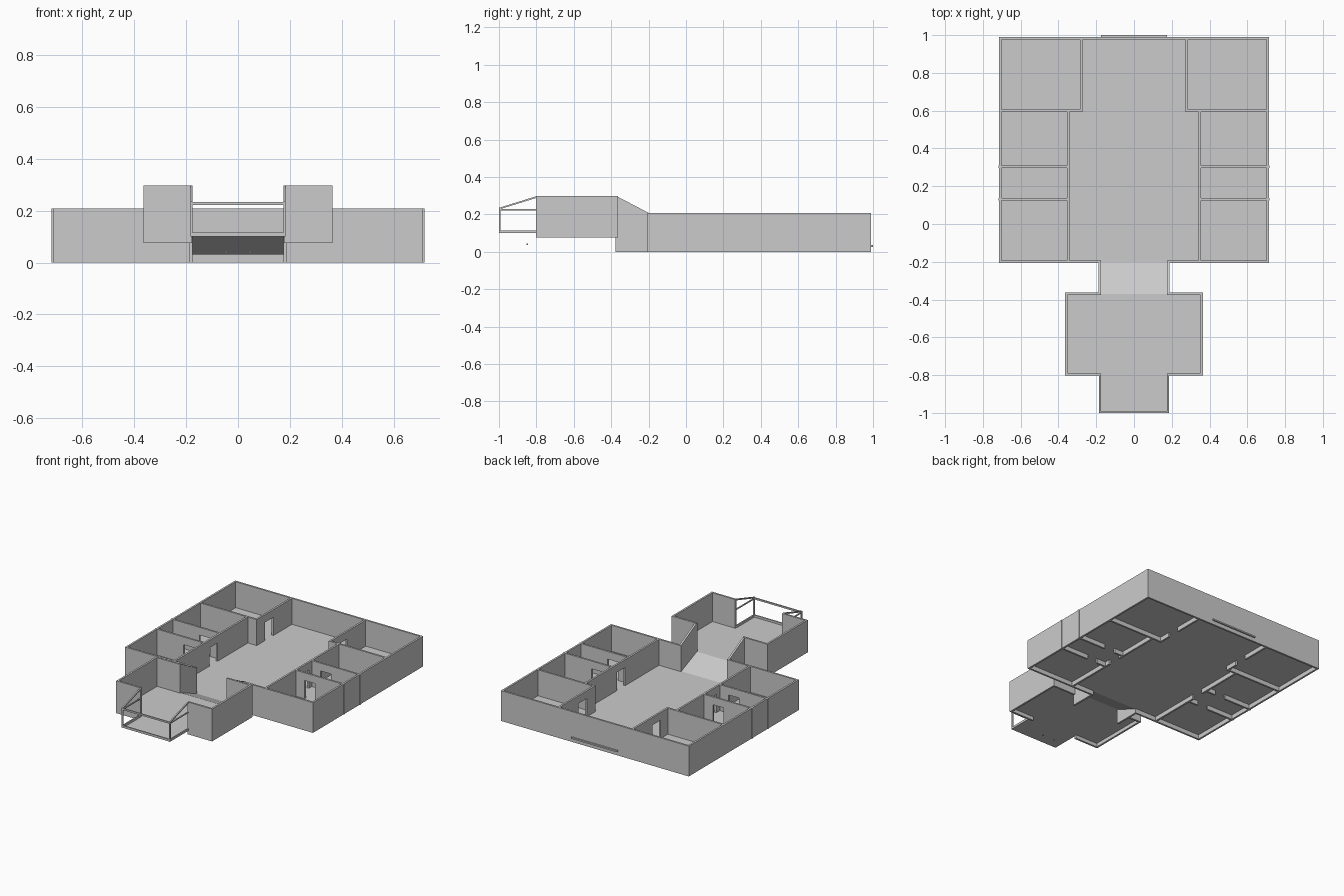
import bpy

if "Cube" in bpy.data.objects:
    bpy.data.objects.remove(bpy.data.objects["Cube"])

T = 0.013          # wall thickness
H = 0.208          # main wall top
F = 0.03           # main floor level
UB, UF, UT = 0.075, 0.1, 0.297   # upper room: wall base, floor, wall top


def mesh(name, verts, faces):
    me = bpy.data.meshes.new(name)
    me.from_pydata(verts, [], faces)
    ob = bpy.data.objects.new(name, me)
    bpy.context.collection.objects.link(ob)
    return ob


def prism(name, profile, axis, lo, hi):
    """Extrude a (length, z) profile across 'x' or 'y' from lo to hi."""
    def place(p, d):
        return (d, p[0], p[1]) if axis == 'x' else (p[0], d, p[1])
    lo, hi = sorted((lo, hi))
    n = len(profile)
    verts = [place(p, d) for d in (lo, hi) for p in profile]
    faces = [tuple(range(n))[::-1], tuple(range(n, 2 * n))]
    faces += [(i, (i + 1) % n, n + (i + 1) % n, n + i) for i in range(n)]
    ob = mesh(name, verts, faces)
    area = sum(profile[i][0] * profile[(i + 1) % n][1]
               - profile[(i + 1) % n][0] * profile[i][1] for i in range(n))
    if (area > 0) != (axis == 'x'):
        ob.data.flip_normals()
    return ob


def wall(name, axis, c, a, b, z0=0.0, z1=H, door=None, t=T):
    """Wall with faces normal to axis, centred on c, running a..b, optional door."""
    a, b = sorted((a, b))
    pts = [(a, z0)]
    if door:
        d0, d1 = sorted(door)
        pts += [(d0, z0), (d0, 0.155), (d1, 0.155), (d1, z0)]
    pts += [(b, z0), (b, z1), (a, z1)]
    return prism(name, pts, axis, c - t / 2, c + t / 2)


def floor(name, x, y0, y1, z0, z1=None):
    z1 = z0 if z1 is None else z1
    return mesh(name, [(-x, y0, z0), (x, y0, z0), (x, y1, z1), (-x, y1, z1)], [(0, 1, 2, 3)])


# Floors and ramp
floor("main_floor", 0.705, -0.2, 0.985, F)
floor("ramp", 0.18, -0.37, -0.2, UF, F)
floor("upper_floor", 0.36, -0.8, -0.37, UF)
floor("bay_floor", 0.18, -0.997, -0.8, UF)

# Back wall and its sill strip
wall("back_wall", 'y', 0.983, -0.714, 0.714)
wall("back_sill", 'y', 0.995, -0.175, 0.175, 0.026, 0.036, t=0.01)

for s, side in ((-1, "left"), (1, "right")):
    # Main building shell
    wall(side + "_outer_wall", 'x', s * 0.7075, -0.206, 0.989)
    wall(side + "_front_wall", 'y', -0.2, s * 0.175, s * 0.714)
    # Room partitions with doorways
    wall(side + "_hall_wall", 'x', s * 0.347, -0.2, 0.6, door=(0.175, 0.265))
    wall(side + "_back_hall_wall", 'x', s * 0.28, 0.594, 0.985, door=(0.685, 0.775))
    wall(side + "_back_room_wall", 'y', 0.6, s * 0.274, s * 0.705)
    for y, label in ((0.13, "_front_cross_wall"), (0.303, "_middle_cross_wall")):
        wall(side + label, 'y', y, s * 0.347, s * 0.718, door=(s * 0.42, s * 0.5))

    # Sloped ramp side wall
    prism(side + "_ramp_wall",
          [(-0.377, 0), (-0.2, 0), (-0.2, H), (-0.37, UT), (-0.377, UT)],
          'x', s * 0.176, s * 0.189)

    # Upper room walls
    wall(side + "_upper_side_wall", 'x', s * 0.3575, -0.8, -0.365, UB, UT)
    wall(side + "_upper_back_wall", 'y', -0.37, s * 0.178, s * 0.364, UB, UT)
    wall(side + "_upper_front_wall", 'y', -0.795, s * 0.178, s * 0.364, UB, UT)

    # Bay frame: post, rails and sloped bar
    xa, xb = s * 0.175, s * 0.184
    prism(side + "_bay_post", [(-1, UF), (-0.991, UF), (-0.991, 0.237), (-1, 0.233)], 'x', xa, xb)
    for z0, z1, label in ((UF, 0.115, "_bay_sill"), (0.222, 0.228, "_bay_rail")):
        prism(side + label, [(-0.998, z0), (-0.8, z0), (-0.8, z1), (-0.998, z1)], 'x', xa, xb)
    prism(side + "_bay_slope", [(-1, 0.226), (-0.8, 0.288), (-0.8, UT), (-1, 0.235)], 'x', xa, xb)

    # Small pegs below the bay
    wall(side + "_peg", 'y', -0.85, s * 0.046 - 0.004, s * 0.046 + 0.004, 0.037, 0.045, t=0.008)

# Front bars of the bay
wall("bay_front_sill", 'y', -0.995, -0.184, 0.184, UF, 0.115, t=0.009)
wall("bay_front_rail", 'y', -0.995, -0.184, 0.184, 0.222, 0.233, t=0.009)
